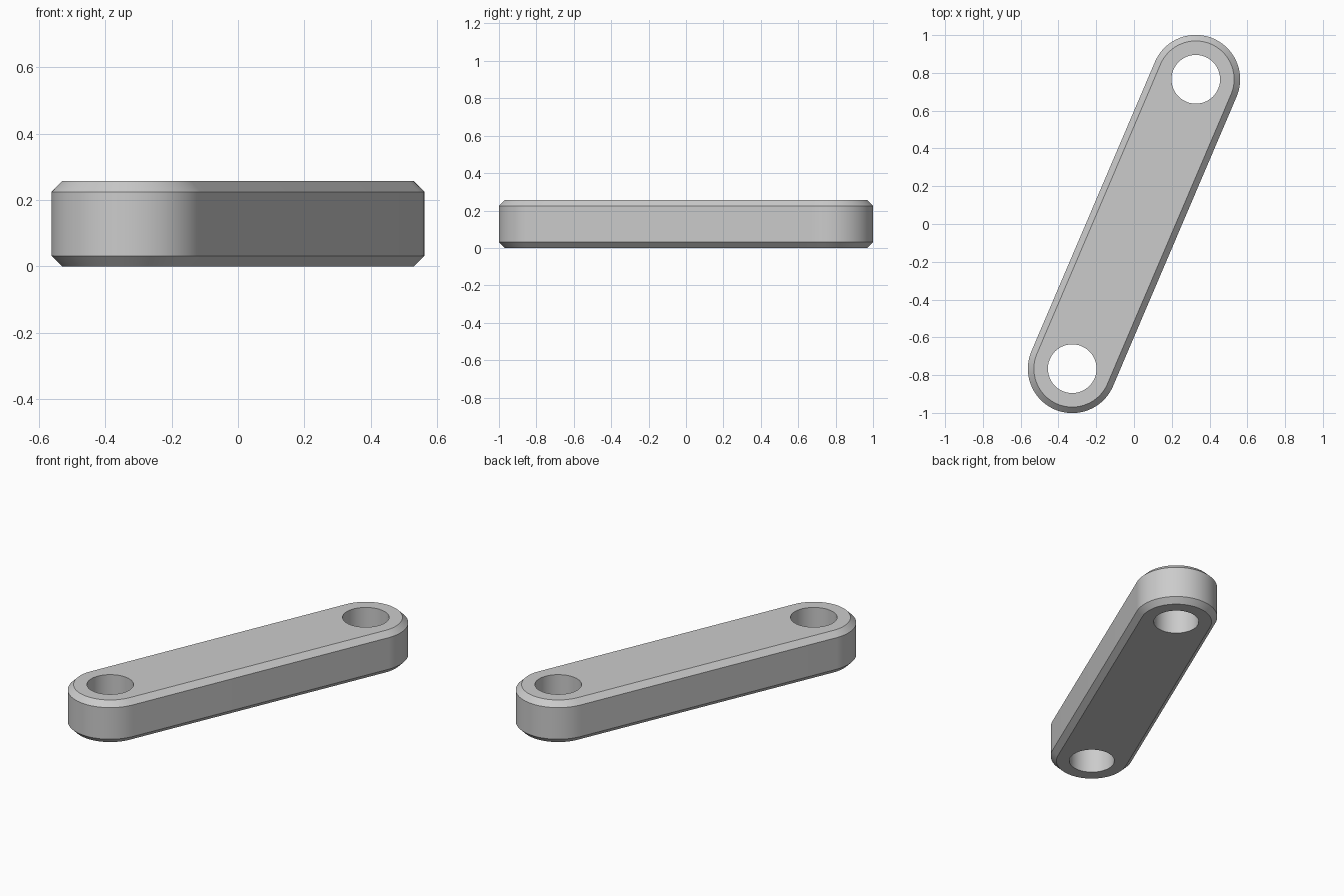
import bpy
import bmesh
from math import atan2, cos, sin, pi

default = bpy.data.objects.get("Cube")
if default:
    bpy.data.objects.remove(default, do_unlink=True)

PIN_X, PIN_Y = 0.327, 0.766      # pin hole centre, mirrored through the origin
RADIUS, HOLE = 0.235, 0.129
HEIGHT, CHAMFER = 0.257, 0.032
STEPS = 48                       # segments per half circle

grey = bpy.data.materials.new("plain grey")
grey.use_nodes = True
colour = (0.6, 0.6, 0.6, 1)
grey.diffuse_color = colour
grey.node_tree.nodes["Principled BSDF"].inputs["Base Color"].default_value = colour

bm = bmesh.new()
heading = atan2(PIN_Y, PIN_X)


def arc(side, radius, start, sweep, count):
    """Points along an arc around one of the two pin centres."""
    angles = [start + sweep * i / STEPS for i in range(count)]
    return [(side * PIN_X + radius * cos(a), side * PIN_Y + radius * sin(a)) for a in angles]


def slot(radius):
    """Rounded-end outline around both pins."""
    return (arc(1, radius, heading - pi / 2, pi, STEPS + 1)
            + arc(-1, radius, heading + pi / 2, pi, STEPS + 1))


def loft(layers):
    """Bridge stacked outlines with quads; return the first and last edge loops."""
    rings = [[bm.verts.new((x, y, z)) for x, y in points] for points, z in layers]
    n = len(rings[0])
    for low, high in zip(rings, rings[1:]):
        for i in range(n):
            j = (i + 1) % n
            bm.faces.new((low[i], low[j], high[j], high[i]))
    return [[bm.edges.get((r[i], r[(i + 1) % n])) for i in range(n)]
            for r in (rings[0], rings[-1])]


# Chamfered outer wall
bottom, top = loft([(slot(RADIUS - CHAMFER), 0),
                    (slot(RADIUS), CHAMFER),
                    (slot(RADIUS), HEIGHT - CHAMFER),
                    (slot(RADIUS - CHAMFER), HEIGHT)])

# Pin hole walls
for side in (1, -1):
    circle = arc(side, HOLE, 0, 2 * pi, STEPS)
    low, high = loft([(circle, 0), (circle, HEIGHT)])
    bottom += low
    top += high

# Flat caps around the holes
for edges in (bottom, top):
    bmesh.ops.triangle_fill(bm, edges=edges, use_beauty=True)
bmesh.ops.recalc_face_normals(bm, faces=bm.faces)

mesh = bpy.data.meshes.new("link_bar")
bm.to_mesh(mesh)
bm.free()
mesh.materials.append(grey)
bar = bpy.data.objects.new("link_bar", mesh)
bpy.context.collection.objects.link(bar)

bpy.ops.object.select_all(action="DESELECT")
bar.select_set(True)
bpy.context.view_layer.objects.active = bar
bpy.ops.object.shade_smooth_by_angle(angle=pi / 6)
